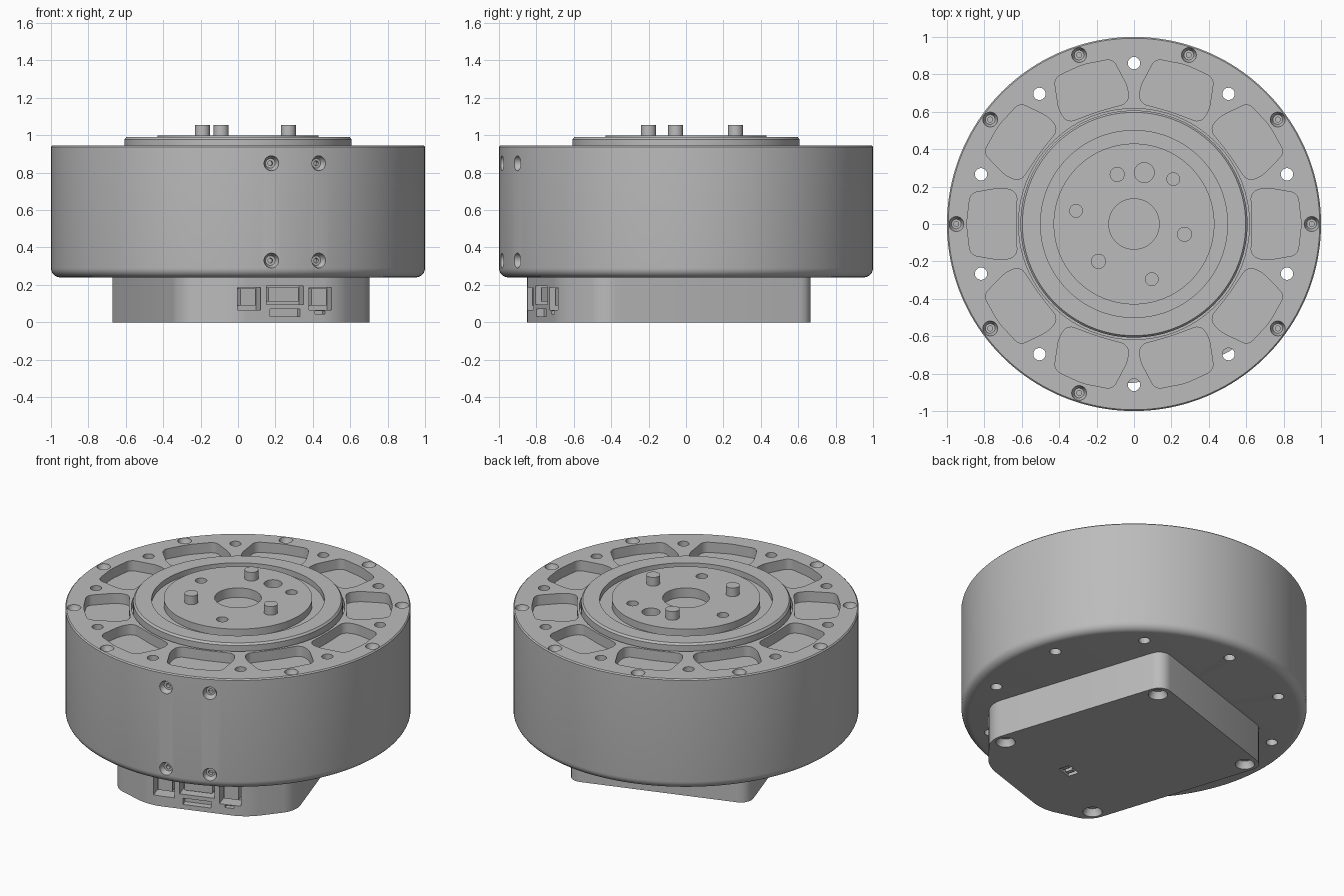
import bpy, bmesh, math
from mathutils import Matrix

cube = bpy.data.objects.get("Cube")
if cube:
    bpy.data.objects.remove(cube, do_unlink=True)

GREY = (0.5, 0.5, 0.5, 1.0)
metal = bpy.data.materials.new("plain_grey")
metal.use_nodes = True
metal.diffuse_color = GREY
metal.node_tree.nodes["Principled BSDF"].inputs["Base Color"].default_value = GREY


def turn(degrees):
    return Matrix.Rotation(math.radians(degrees), 4, 'Z')


def move(x, y, z):
    return Matrix.Translation((x, y, z))


def lathe(bm, profile, matrix=Matrix(), n=32):
    """Revolve (radius, height) points that begin and end on the axis."""
    rings = []
    for r, z in profile:
        count = n if r else 1
        rings.append([bm.verts.new(matrix @ move(r * math.cos(math.tau * i / n), r * math.sin(math.tau * i / n), z).translation)
                      for i in range(count)])
    for a, b in zip(rings, rings[1:]):
        for i in range(n):
            j = (i + 1) % n
            corners = [a[i % len(a)], a[j % len(a)], b[j % len(b)], b[i % len(b)]]
            bm.faces.new(list(dict.fromkeys(corners)))


def cylinder(bm, radius, z0, z1, matrix=Matrix(), n=32):
    lathe(bm, [(0, z0), (radius, z0), (radius, z1), (0, z1)], matrix, n)


def prism(bm, outline, z0, z1, matrix=Matrix(), rounding=0.0):
    """Extrude an outline upwards, rounding its upright edges."""
    low, high = [[bm.verts.new(matrix @ move(x, y, z).translation) for x, y in outline] for z in (z0, z1)]
    bm.faces.new(low)
    bm.faces.new(high)
    for i in range(len(low)):
        j = (i + 1) % len(low)
        bm.faces.new((low[i], low[j], high[j], high[i]))
    if rounding:
        edges = [bm.edges.get((a, b)) for a, b in zip(low, high)]
        bmesh.ops.bevel(bm, geom=edges, offset=rounding, segments=5, profile=0.5, affect='EDGES')


def block(bm, x0, x1, y0, y1, z0, z1, matrix=Matrix()):
    prism(bm, [(x0, y0), (x1, y0), (x1, y1), (x0, y1)], z0, z1, matrix)


def screw_recess(bm, matrix, size=1.0):
    """Countersunk screw seat with a socket, opening along local +z."""
    shape = [(0, -.055), (.013, -.055), (.013, -.03), (.026, -.03), (.04, -.004), (.04, .02), (0, .02)]
    lathe(bm, [(r * size, z * size) for r, z in shape], matrix, 24)


def make(bm, name):
    bmesh.ops.recalc_face_normals(bm, faces=bm.faces)
    mesh = bpy.data.meshes.new(name)
    bm.to_mesh(mesh)
    bm.free()
    mesh.materials.append(metal)
    obj = bpy.data.objects.new(name, mesh)
    bpy.context.collection.objects.link(obj)
    return obj


def finish(obj, cutter_bm=None):
    """Cut the recesses out for good, then smooth with sharp edges kept."""
    if cutter_bm:
        cutter = make(cutter_bm, "cutter")
        cutter.hide_render = True
        mod = obj.modifiers.new("recesses", 'BOOLEAN')
        mod.operation = 'DIFFERENCE'
        mod.solver = 'EXACT'
        mod.object = cutter
        bpy.context.view_layer.update()
        result = bpy.data.meshes.new_from_object(obj.evaluated_get(bpy.context.evaluated_depsgraph_get()))
        obj.modifiers.clear()
        obj.data = result
        bpy.data.objects.remove(cutter, do_unlink=True)
    bpy.ops.object.select_all(action='DESELECT')
    obj.select_set(True)
    bpy.context.view_layer.objects.active = obj
    bpy.ops.object.shade_smooth_by_angle(angle=math.radians(30))


# Main round housing with a rounded lower edge and a shallow seat for the hub
TOP = 0.945
bm = bmesh.new()
rounded = [(.95 + .05 * math.sin(a), .29 - .05 * math.cos(a)) for a in (math.pi / 2 * i / 6 for i in range(7))]
lathe(bm, [(0, .24)] + rounded + [(1, .938), (.993, TOP), (.617, TOP), (.617, .9), (0, .9)], n=160)
housing = make(bm, "housing")

cuts = bmesh.new()
half = [(.895, 0), (.875, .165), (.70, .195), (.625, .17)]
pocket = half + [(.632, 0)] + [(x, -y) for x, y in reversed(half[1:])]
for k in range(10):
    prism(cuts, pocket, TOP - .065, TOP + .05, turn(36 * k), .035)
    cylinder(cuts, .033, .1, 1.1, turn(36 * k + 18) @ move(.86, 0, 0), 24)
    if k != 8:
        screw_recess(cuts, turn(36 * k) @ move(.95, 0, TOP))
# Side screws in two pairs, above the sockets
for angle in (-79.7, -64.4):
    for z in (.33, .85):
        screw_recess(cuts, turn(angle) @ move(.998, 0, z) @ Matrix.Rotation(math.pi / 2, 4, 'Y'))
finish(housing, cuts)

# Output hub: outer rim, ring groove and raised centre disc
bm = bmesh.new()
lathe(bm, [(0, .9), (.607, .9), (.607, .978), (.597, .99), (.5, .99), (.5, .955),
           (.43, .955), (.43, 1.0), (0, 1.0)], n=128)
hub = make(bm, "output_hub")
cuts = bmesh.new()
for x, y, r in ((0, 0, .135), (.055, .275, .053), (-.31, .07, .034), (.21, .24, .034), (.095, -.295, .034)):
    cylinder(cuts, r, .94, 1.1, move(x, y, 0), 48)
finish(hub, cuts)

# Locating pins on the hub
for i, (x, y) in enumerate(((-.19, -.2), (.27, -.055), (-.09, .265))):
    bm = bmesh.new()
    cylinder(bm, .04, .98, 1.055, move(x, y, 0))
    finish(make(bm, f"pin_{i + 1}"))

# Electronics case underneath, turned so that its sockets face between front and left
CASE = turn(18)
bm = bmesh.new()
right = [(.295, -.812), (.55, -.645), (.55, .543)]
outline = right + [(-x, y) for x, y in reversed(right)]
prism(bm, outline, 0, .24, CASE, .075)
case = make(bm, "electronics_case")
cuts = bmesh.new()
for x in (-.475, .475):
    for y in (-.58, .46):
        screw_recess(cuts, CASE @ move(x, y, 0) @ Matrix.Rotation(math.pi, 4, 'X'), 1.4)
for x in (-.2, .2):
    block(cuts, x - .064, x + .064, -.9, -.73, .065, .185, CASE)
block(cuts, .17, .225, -.9, -.77, .045, .06, CASE)
block(cuts, -.105, .105, -.9, -.73, .095, .195, CASE)
block(cuts, -.085, .085, -.9, -.77, .03, .07, CASE)
block(cuts, -.05, .05, -.48, -.41, -.05, .04, CASE)
finish(case, cuts)

# Plug bodies inside the sockets
for name, x, w, z0, z1 in (("right_plug", -.2, .042, .09, .18), ("middle_plug", 0, .085, .11, .185),
                           ("left_plug", .2, .042, .09, .18)):
    bm = bmesh.new()
    block(bm, x - w, x + w, -.785, -.72, z0, z1, CASE)
    finish(make(bm, name))

# Pins of the small port on the underside
bm = bmesh.new()
for x in (-.025, .025):
    block(bm, x - .012, x + .012, -.475, -.43, .01, .05, CASE)
finish(make(bm, "underside_port_pins"))
